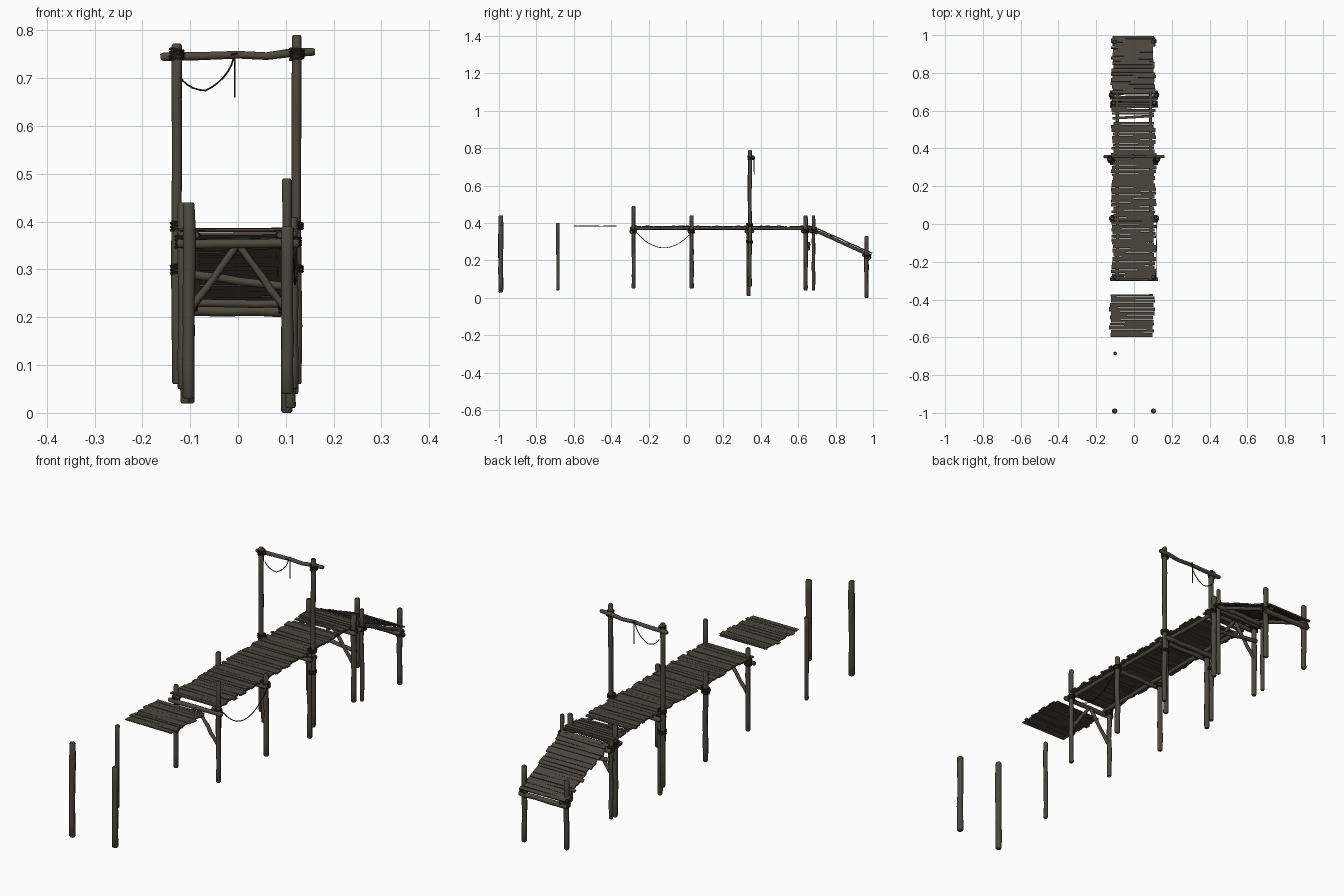
import bpy, bmesh, math, random
from mathutils import Vector, Matrix

random.seed(7)
cube = bpy.data.objects.get("Cube")
if cube:
    bpy.data.objects.remove(cube)


def material(name, rgb):
    m = bpy.data.materials.new(name)
    m.use_nodes = True
    m.diffuse_color = (*rgb, 1)
    bsdf = m.node_tree.nodes["Principled BSDF"]
    bsdf.inputs["Base Color"].default_value = (*rgb, 1)
    bsdf.inputs["Roughness"].default_value = 0.9
    return m


WOOD = material("weathered_wood", (0.075, 0.066, 0.048))
PLANK = material("plank_wood", (0.070, 0.061, 0.045))
ROPE = material("dark_rope", (0.022, 0.020, 0.016))


def finish(name, bm, mat, smooth=False):
    bmesh.ops.recalc_face_normals(bm, faces=bm.faces)
    mesh = bpy.data.meshes.new(name)
    bm.to_mesh(mesh)
    bm.free()
    mesh.materials.append(mat)
    ob = bpy.data.objects.new(name, mesh)
    bpy.context.collection.objects.link(ob)
    if smooth:
        bpy.ops.object.select_all(action="DESELECT")
        ob.select_set(True)
        bpy.context.view_layer.objects.active = ob
        bpy.ops.object.shade_smooth_by_angle(angle=math.radians(50))
    return ob


def tube(bm, points, radii, sides):
    """Sweep a round section along a path and cap the ends."""
    pts = [Vector(p) for p in points]
    rings = []
    for i, p in enumerate(pts):
        d = (pts[min(i + 1, len(pts) - 1)] - pts[max(i - 1, 0)]).normalized()
        ref = Vector((0, 1, 0)) if abs(d.y) < 0.8 else Vector((1, 0, 0))
        u = d.cross(ref).normalized()
        v = d.cross(u)
        angles = [2 * math.pi * k / sides for k in range(sides)]
        rings.append([bm.verts.new(p + radii[i] * (u * math.cos(a) + v * math.sin(a)))
                      for a in angles])
    for a, b in zip(rings, rings[1:]):
        for k in range(sides):
            n = (k + 1) % sides
            bm.faces.new((a[k], a[n], b[n], b[k]))
    bm.faces.new(rings[0])
    bm.faces.new(rings[-1])


def log(name, start, end, r, wobble=0.0015, steps=6):
    """Slightly crooked timber with chamfered ends."""
    a, b = Vector(start), Vector(end)
    d = (b - a).normalized()
    pts, radii = [a], [r * 0.75]
    for i in range(steps + 1):
        p = a.lerp(b, i / steps)
        if i == 0:
            p += d * 0.004
        elif i == steps:
            p -= d * 0.004
        else:
            p += Vector([random.uniform(-wobble, wobble) for _ in range(3)])
        pts.append(p)
        radii.append(r * random.uniform(0.92, 1.06))
    pts.append(b)
    radii.append(r * 0.75)
    bm = bmesh.new()
    tube(bm, pts, radii, 8)
    return finish(name, bm, WOOD, True)


def lashing(name, x, y, z, r, turns=3):
    """Stacked rope loops around a post."""
    bm = bmesh.new()
    for t in range(turns):
        h = z + (t - (turns - 1) / 2) * 0.006
        ring = [(x + r * math.cos(a), y + r * math.sin(a),
                 h + 0.002 * math.cos(a + t))
                for a in [math.pi * k / 6 for k in range(13)]]
        tube(bm, ring, [0.0034] * 13, 5)
    finish(name, bm, ROPE, True)


def rope(name, a, b, sag, r=0.002, n=16):
    a, b = Vector(a), Vector(b)
    pts = [a.lerp(b, i / n) - Vector((0, 0, sag * 4 * (i / n) * (1 - i / n)))
           for i in range(n + 1)]
    bm = bmesh.new()
    tube(bm, pts, [r] * (n + 1), 5)
    finish(name, bm, ROPE, True)


def deck(name, start, end, x0, x1, thick=0.006, pitch=0.019, gap=0.0015):
    """Row of uneven planks from start to end, each given as (y, z)."""
    (ya, za), (yb, zb) = start, end
    length = math.hypot(yb - ya, zb - za)
    slope = math.atan2(zb - za, yb - ya)
    bm = bmesh.new()
    s = 0
    while s < length - 0.005:
        w = min(pitch * random.uniform(0.7, 1.3), length - s)
        left = x0 + random.uniform(-0.008, 0.008)
        right = x1 + random.uniform(-0.008, 0.008)
        t = (s + w / 2) / length
        place = (Matrix.Translation(((left + right) / 2, ya + (yb - ya) * t,
                                     za + (zb - za) * t + random.uniform(-0.001, 0.001)))
                 @ Matrix.Rotation(slope, 4, "X")
                 @ Matrix.Rotation(random.uniform(-0.012, 0.012), 4, "Z")
                 @ Matrix.Rotation(random.uniform(-0.006, 0.006), 4, "Y")
                 @ Matrix.Diagonal((right - left, w - gap, thick, 1)))
        bmesh.ops.create_cube(bm, size=1, matrix=place)
        s += w
    return finish(name, bm, PLANK)


# Posts: name, y, x, radius, then (bottom, top) for the right and left post
rows = [
    ("mooring_post", -0.99, 0.103, 0.013, (0.03, 0.44), (0.04, 0.39)),
    ("deck_end_post", -0.28, 0.102, 0.010, (0.06, 0.42), (0.05, 0.49)),
    ("second_post", 0.03, 0.115, 0.011, (0.05, 0.44), (0.05, 0.41)),
    ("gate_support_post", 0.335, 0.110, 0.011, (0.02, 0.39), (0.01, 0.39)),
    ("fourth_post", 0.64, 0.108, 0.011, (0.04, 0.44), (0.05, 0.43)),
    ("ramp_top_post", 0.682, 0.118, 0.009, (0.05, 0.39), (0.04, 0.44)),
    ("ramp_end_post", 0.965, 0.102, 0.011, (0.02, 0.32), (0.0, 0.33)),
]
for name, y, x, r, *spans in rows:
    for side, sx, (z0, z1) in zip(("right", "left"), (-1, 1), spans):
        log(f"{name}_{side}", (sx * x, y, z0), (sx * x, y, z1), r)
        if 0.9 > y > -0.5:
            lashing(f"{name}_lashing_{side}", sx * x, y, 0.358, r + 0.004, 4)
log("lone_post", (-0.1, -0.685, 0.04), (-0.1, -0.685, 0.40), 0.009)

# Gate frame with its bent top beam
for side, x, top in (("right", -0.128, 0.772), ("left", 0.123, 0.79)):
    log(f"gate_post_{side}", (x, 0.342, 0.06), (x, 0.342, top), 0.0105)
    lashing(f"gate_top_lashing_{side}", x, 0.345, 0.75, 0.0135, 4)
    for z in (0.30, 0.39):
        lashing(f"gate_post_lashing_{side}", x * 0.97, 0.34, z, 0.0155)
bm = bmesh.new()
tube(bm, [(-0.162, 0.357, 0.744), (-0.155, 0.357, 0.745), (-0.08, 0.358, 0.746),
          (0, 0.357, 0.749), (0.06, 0.357, 0.746), (0.11, 0.357, 0.753),
          (0.155, 0.357, 0.755), (0.161, 0.357, 0.755)],
     [0.006, 0.009, 0.0085, 0.008, 0.008, 0.009, 0.0085, 0.006], 8)
finish("gate_beam", bm, WOOD, True)

# Cross beams under the deck
for y, z in ((-0.292, 0.354), (0.018, 0.356), (0.322, 0.356),
             (0.355, 0.356), (0.625, 0.356), (0.668, 0.356), (0.697, 0.35)):
    log("cross_beam", (-0.128, y, z), (0.128, y, z), 0.0095)
log("tilted_tie_beam", (-0.11, 0.655, 0.292), (0.11, 0.655, 0.262), 0.009)
log("ramp_end_beam", (-0.115, 0.978, 0.214), (0.115, 0.978, 0.212), 0.011)
log("ramp_inner_beam", (-0.115, 0.95, 0.229), (0.115, 0.95, 0.229), 0.008)

# Long bearers, ramp bearers and braces on both sides
for side, sx in (("right", -1), ("left", 1)):
    log(f"deck_bearer_{side}", (sx * 0.088, -0.30, 0.372), (sx * 0.088, 0.70, 0.372),
        0.0085, steps=12)
    log(f"ramp_bearer_{side}", (sx * 0.088, 0.68, 0.364), (sx * 0.088, 0.99, 0.225), 0.0085)
    for y in (-0.283, 0.645):
        log(f"brace_{side}", (sx * 0.004, y, 0.348), (sx * 0.1, y, 0.215), 0.0075)
    lashing(f"ramp_end_lashing_{side}", sx * 0.102, 0.968, 0.222, 0.015, 4)

# Decking
deck("main_deck", (-0.292, 0.382), (0.54, 0.382), -0.115, 0.112)
deck("upper_deck", (0.578, 0.382), (0.688, 0.382), -0.115, 0.112, gap=0.003)
deck("ramp_deck", (0.688, 0.376), (0.998, 0.238), -0.117, 0.108)
deck("detached_deck", (-0.60, 0.384), (-0.372, 0.384), -0.126, 0.106, thick=0.004)
bm = bmesh.new()
bmesh.ops.create_cube(bm, size=1, matrix=Matrix.Translation((-0.005, 0.566, 0.382))
                      @ Matrix.Rotation(0.06, 4, "Z") @ Matrix.Diagonal((0.22, 0.014, 0.006, 1)))
finish("skewed_plank", bm, PLANK)

# Hanging ropes
rope("side_rope", (0.116, -0.275, 0.36), (0.122, 0.03, 0.35), 0.087)
rope("gate_rope_tail", (-0.007, 0.367, 0.755), (-0.007, 0.367, 0.66), 0)
bm = bmesh.new()
sweep = [math.radians(205 + 13 * k) for k in range(13)]
tube(bm, [(-0.068 + 0.06 * math.cos(a), 0.36,
           0.727 + 0.053 * math.sin(a) + 0.025 * max(0, math.cos(a)))
          for a in sweep], [0.002] * 13, 5)
finish("gate_rope_loop", bm, ROPE, True)
lashing("gate_rope_knot", -0.007, 0.357, 0.75, 0.0085, 1)
